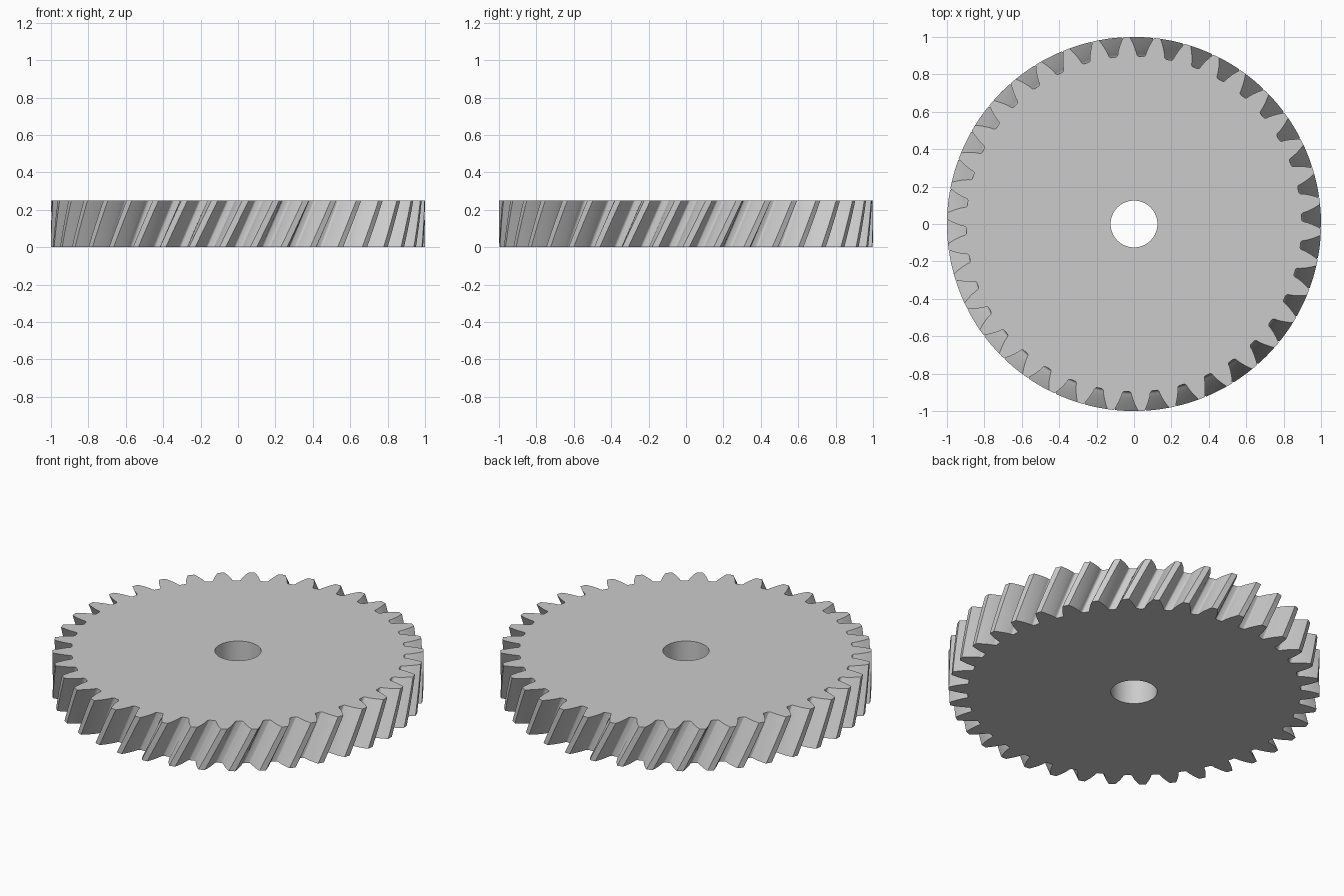
import bpy, bmesh
from math import cos, sin, acos, tan, pi, radians

cube = bpy.data.objects.get("Cube")
if cube:
    bpy.data.objects.remove(cube, do_unlink=True)

# Gear proportions
TEETH = 38
HEIGHT = 0.25
TIP, PITCH, ROOT, FILLET_TOP = 1.0, 0.95, 0.897, 0.915
BORE = 0.125
TWIST = radians(7.05)
LEVELS = 8
PRESSURE = radians(21.9)
BASE = PITCH * cos(PRESSURE)


def involute(a):
    return tan(a) - a


def half_tooth(r):
    """Half the angle a tooth spans at radius r."""
    return pi / (2 * TEETH) + involute(PRESSURE) - involute(acos(BASE / r))


# One side of a tooth: rounded root, then the involute flank up to the tip
side = []
start = half_tooth(FILLET_TOP)
for i in range(5):
    a = i / 5 * pi / 2
    side.append((ROOT + (FILLET_TOP - ROOT) * (1 - cos(a)), start + 0.015 * (1 - sin(a))))
for i in range(7):
    r = FILLET_TOP + (TIP - FILLET_TOP) * i / 6
    side.append((r, half_tooth(r)))

tooth = [(r, -a) for r, a in side] + [(TIP, 0)] + [(r, a) for r, a in reversed(side)]
outline = [(r, a + k * 2 * pi / TEETH) for k in range(TEETH) for r, a in tooth]
count = len(outline)

# Closed section: bore edge, twisted rings up the rim, bore edge again
bm = bmesh.new()


def ring(points, z, turn=0):
    return [bm.verts.new((r * cos(a + turn), r * sin(a + turn), z)) for r, a in points]


bore = [(BORE, tooth[0][1] + 2 * pi * i / count) for i in range(count)]
rings = [ring(bore, 0)]
for k in range(LEVELS + 1):
    t = k / LEVELS
    rings.append(ring(outline, HEIGHT * t, TWIST * t))
rings.append(ring(bore, HEIGHT))

for k, low in enumerate(rings):
    high = rings[(k + 1) % len(rings)]
    for i in range(count):
        j = (i + 1) % count
        bm.faces.new((low[i], low[j], high[j], high[i]))
bmesh.ops.recalc_face_normals(bm, faces=bm.faces)

mesh = bpy.data.meshes.new("helical_gear")
bm.to_mesh(mesh)
bm.free()
gear = bpy.data.objects.new("helical_gear", mesh)
bpy.context.collection.objects.link(gear)

# Plain grey metal
grey = bpy.data.materials.new("grey")
grey.use_nodes = True
colour = (0.6, 0.6, 0.6, 1)
grey.diffuse_color = colour
grey.node_tree.nodes["Principled BSDF"].inputs["Base Color"].default_value = colour
mesh.materials.append(grey)

bpy.ops.object.select_all(action="DESELECT")
gear.select_set(True)
bpy.context.view_layer.objects.active = gear
bpy.ops.object.shade_smooth_by_angle(angle=radians(30))
